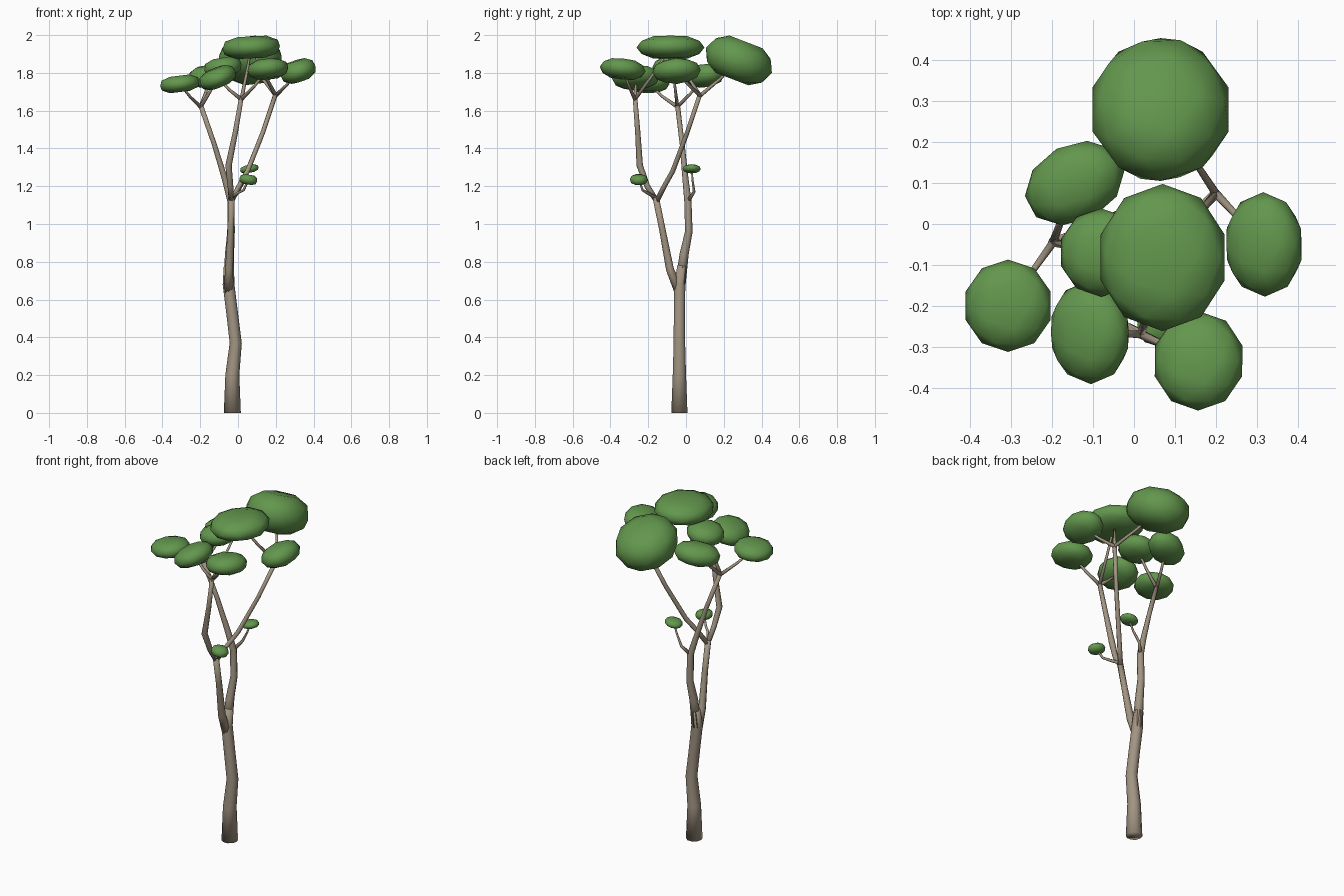
import bpy, bmesh
from math import cos, sin, pi, radians
from mathutils import Vector, Matrix, Euler

cube = bpy.data.objects.get("Cube")
if cube:
    bpy.data.objects.remove(cube, do_unlink=True)


def material(name, color):
    m = bpy.data.materials.new(name)
    m.use_nodes = True
    m.diffuse_color = color
    bsdf = next(n for n in m.node_tree.nodes if n.type == 'BSDF_PRINCIPLED')
    bsdf.inputs["Base Color"].default_value = color
    bsdf.inputs["Roughness"].default_value = 0.9
    return m


bark = material("bark", (0.36, 0.30, 0.225, 1))
leaf = material("leaf_green", (0.125, 0.31, 0.075, 1))


def finish(name, bm, mat):
    bmesh.ops.recalc_face_normals(bm, faces=bm.faces)
    for f in bm.faces:
        f.smooth = True
    mesh = bpy.data.meshes.new(name)
    bm.to_mesh(mesh)
    bm.free()
    mesh.materials.append(mat)
    ob = bpy.data.objects.new(name, mesh)
    bpy.context.collection.objects.link(ob)
    return ob


def limb(name, points, sides=8):
    """Tapered tube through (x, y, z, radius) points, capped at both ends."""
    bm = bmesh.new()
    pts = [Vector(p[:3]) for p in points]
    rings = []
    for i, p in enumerate(pts):
        tangent = pts[min(i + 1, len(pts) - 1)] - pts[max(i - 1, 0)]
        if i == 0 and p.z == 0:
            tangent = Vector((0, 0, 1))   # level cut on the ground
        rot = Vector((0, 0, 1)).rotation_difference(tangent.normalized())
        r = points[i][3]
        rings.append([bm.verts.new(p + rot @ Vector((r * cos(a), r * sin(a), 0)))
                      for a in (2 * pi * k / sides for k in range(sides))])
    for a, b in zip(rings, rings[1:]):
        for k in range(sides):
            n = (k + 1) % sides
            bm.faces.new((a[k], a[n], b[n], b[k]))
    bm.faces.new(rings[0])
    bm.faces.new(rings[-1])
    return finish(name, bm, bark)


def foliage(name, center, size, tilt=(0, 0, 0)):
    """Flattened, slightly boxy leaf clump; size holds half extents."""
    bm = bmesh.new()
    bmesh.ops.create_icosphere(bm, subdivisions=2, radius=1)
    for v in bm.verts:
        v.co.z = max(-0.8, min(0.8, v.co.z)) / 0.8
    rot = Euler([radians(t) for t in tilt]).to_matrix().to_4x4()
    bm.transform(Matrix.Translation(center) @ rot @ Matrix.Diagonal((*size, 1)))
    return finish(name, bm, leaf)


# Trunk and main limbs
limb("trunk", [(-.03, -.035, 0, .045), (-.03, -.035, .2, .037), (-.012, -.035, .37, .032),
               (-.03, -.035, .52, .031), (-.05, -.033, .68, .031), (-.048, -.02, .78, .027)], 10)
limb("front_limb", [(-.05, -.035, .64, .026), (-.047, -.085, .76, .021),
                    (-.038, -.125, .97, .017), (-.035, -.16, 1.14, .017)])
limb("back_limb", [(-.05, -.03, .68, .028), (-.045, -.01, .84, .024), (-.037, .015, .96, .02),
                   (-.037, .01, 1.12, .019), (-.07, -.003, 1.24, .016),
                   (-.125, -.02, 1.42, .013), (-.198, -.045, 1.63, .013)])
limb("middle_limb", [(-.035, -.155, 1.12, .014), (-.04, -.205, 1.2, .015), (-.05, -.245, 1.31, .017),
                     (-.015, -.255, 1.48, .014), (.018, -.27, 1.67, .012)])
limb("left_limb", [(-.035, -.155, 1.12, .014), (.005, -.115, 1.2, .013), (.05, -.07, 1.28, .013),
                   (.13, .005, 1.48, .012), (.2, .075, 1.69, .012)])

# Leaf clumps of the crown
clumps = {
    "back": ((.065, .28, 1.866), (.175, .187, .105), (-21, 0, 0)),
    "top": ((.07, -.082, 1.935), (.16, .18, .058), (0, -3, 0)),
    "right_back": ((-.145, .1, 1.785), (.13, .095, .055), (0, -8, 28)),
    "right_front": ((-.308, -.2, 1.742), (.11, .113, .043), (0, -7, 0)),
    "front_right": ((-.108, -.265, 1.775), (.105, .127, .05), (3, -22, 0)),
    "middle": ((-.08, -.07, 1.83), (.105, .108, .05), (0, -10, 0)),
    "left": ((.318, -.05, 1.81), (.1, .128, .055), (3, -18, 0)),
    "front_left": ((.158, -.335, 1.82), (.113, .122, .05), (-6, -6, 0)),
    "lower_front": ((.055, -.25, 1.235), (.05, .048, .026), (0, 10, 0)),
    "lower_back": ((.06, .03, 1.292), (.052, .048, .02), (0, -10, 0)),
}
for name, args in clumps.items():
    foliage(name + "_foliage", *args)

# Thin twigs from limb tips into the clumps
forks = {
    (-.198, -.045, 1.62): ("right_back", "right_front", "middle"),
    (.018, -.27, 1.66): ("front_right", "front_left", "top"),
    (.2, .075, 1.68): ("back", "left", "top"),
}
for tip, targets in forks.items():
    for target in targets:
        end = Vector(clumps[target][0])
        bend = Vector(tip).lerp(end, .5) - Vector((0, 0, .008))
        limb(target + "_twig", [(*tip, .011), (*bend, .008), (*end, .006)], 6)
limb("lower_front_twig", [(-.035, -.16, 1.14, .01), (0, -.205, 1.165, .008),
                          (.03, -.23, 1.18, .007), (.055, -.25, 1.235, .005)], 6)
limb("lower_back_twig", [(-.037, .01, 1.12, .012), (0, .043, 1.17, .008),
                         (.035, .035, 1.23, .006), (.06, .03, 1.292, .005)], 6)
